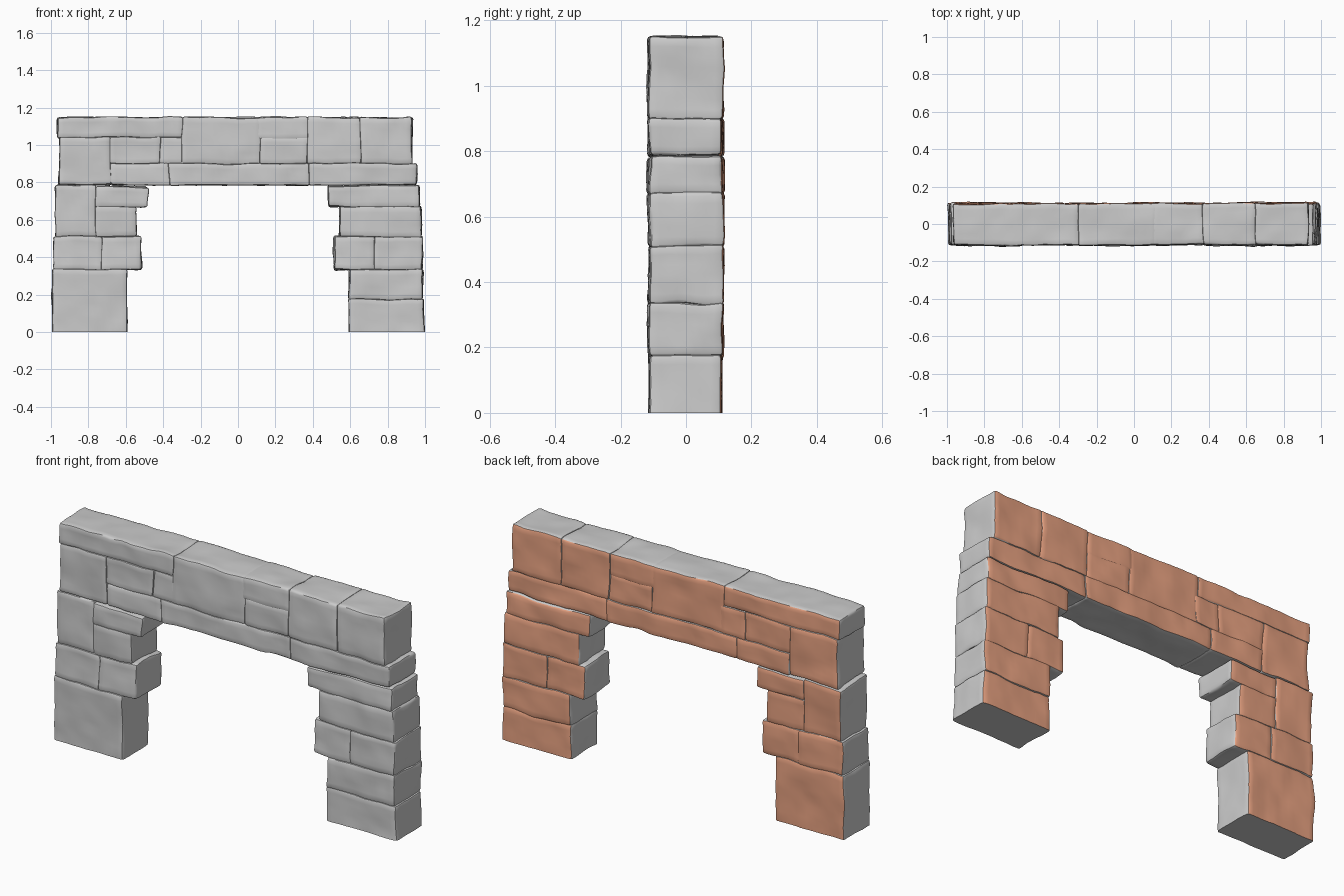
import bpy, bmesh, random
from mathutils import Vector, noise

if "Cube" in bpy.data.objects:
    bpy.data.objects.remove(bpy.data.objects["Cube"])

random.seed(4)
DEPTH = 0.112

back_mat = bpy.data.materials.new("back_orange")
back_mat.diffuse_color = (0.80, 0.36, 0.22, 1)
back_mat.use_nodes = True
back_mat.node_tree.nodes["Principled BSDF"].inputs["Base Color"].default_value = back_mat.diffuse_color
grey_mat = bpy.data.materials.new("stone_grey")
grey_mat.diffuse_color = (0.6, 0.6, 0.6, 1)
grey_mat.use_nodes = True
grey_mat.node_tree.nodes["Principled BSDF"].inputs["Base Color"].default_value = grey_mat.diffuse_color


def stone(name, x0, x1, z0, z1):
    """Rough-hewn block, worn at the edges, with a coloured back face."""
    pad = 0.002
    lo = Vector((x0 - pad, -DEPTH + random.uniform(-0.003, 0.003), max(0, z0 - pad)))
    hi = Vector((x1 + pad, DEPTH + random.uniform(-0.003, 0.003), z1 + pad))
    bm = bmesh.new()
    bmesh.ops.create_cube(bm, size=1)
    for v in bm.verts:
        v.co = Vector([(a + b) / 2 + c * (b - a) for a, b, c in zip(lo, hi, v.co)])
    edges = [e for e in bm.edges if max(v.co.z for v in e.verts) > 0.001]
    bmesh.ops.bevel(bm, geom=edges, offset=0.011, segments=2, profile=0.5, affect='EDGES')
    for axis in range(3):
        n = max(2, round((hi[axis] - lo[axis]) / 0.03))
        normal = Vector([float(i == axis) for i in range(3)])
        for k in range(1, n):
            co = lo.lerp(hi, k / n)
            bmesh.ops.bisect_plane(bm, geom=bm.verts[:] + bm.edges[:] + bm.faces[:],
                                   plane_co=co, plane_no=normal, dist=1e-5)
    # Back colour is chosen before the surface is roughened
    bm.normal_update()
    for f in bm.faces:
        f.material_index = 1 if f.normal.y > 0.4 else 0
        f.smooth = True
    # Broad undulation plus finer chipping
    shift = Vector((random.random(), random.random(), random.random())) * 0.25
    for v in bm.verts:
        p = v.co.copy()
        d = noise.noise_vector(p * 6 + shift) * 0.009
        d += noise.noise_vector(p * 17 + shift) * 0.004
        v.co = p + d
        v.co.x = max(-1, min(1, v.co.x))
        v.co.z = 0 if p.z < 0.001 else max(0, v.co.z)
    me = bpy.data.meshes.new(name)
    bm.to_mesh(me)
    bm.free()
    me.materials.append(grey_mat)
    me.materials.append(back_mat)
    ob = bpy.data.objects.new(name, me)
    bpy.context.collection.objects.link(ob)
    bpy.context.view_layer.objects.active = ob
    ob.select_set(True)


# Front outlines of the stones: x0, x1, z0, z1
parts = {
    "left_leg_stone": [
        (-.99, -.595, 0, .335),
        (-.985, -.73, .335, .51), (-.73, -.52, .335, .51),
        (-.975, -.76, .51, .782), (-.76, -.545, .51, .67), (-.76, -.485, .67, .775)],
    "right_leg_stone": [
        (.595, .993, 0, .175), (.595, .988, .175, .335),
        (.515, .73, .335, .51), (.73, .985, .335, .51),
        (.545, .978, .51, .67), (.485, .97, .67, .78)],
    "lintel_stone": [
        (-.37, .38, .787, .9), (.38, .955, .787, .9),
        (-.955, -.68, .787, 1.04), (-.68, -.37, .787, .9),
        (-.68, -.42, .9, 1.04), (-.42, -.28, .9, 1.04), (-.965, -.30, 1.04, 1.147),
        (-.30, .12, .9, 1.147), (.12, .37, .9, 1.04), (.10, .37, 1.03, 1.147),
        (.37, .65, .9, 1.147), (.65, .93, .9, 1.147)],
}
for part, rects in parts.items():
    for i, r in enumerate(rects, 1):
        stone(f"{part}_{i}", *r)

bpy.ops.object.shade_smooth_by_angle(angle=0.7)
